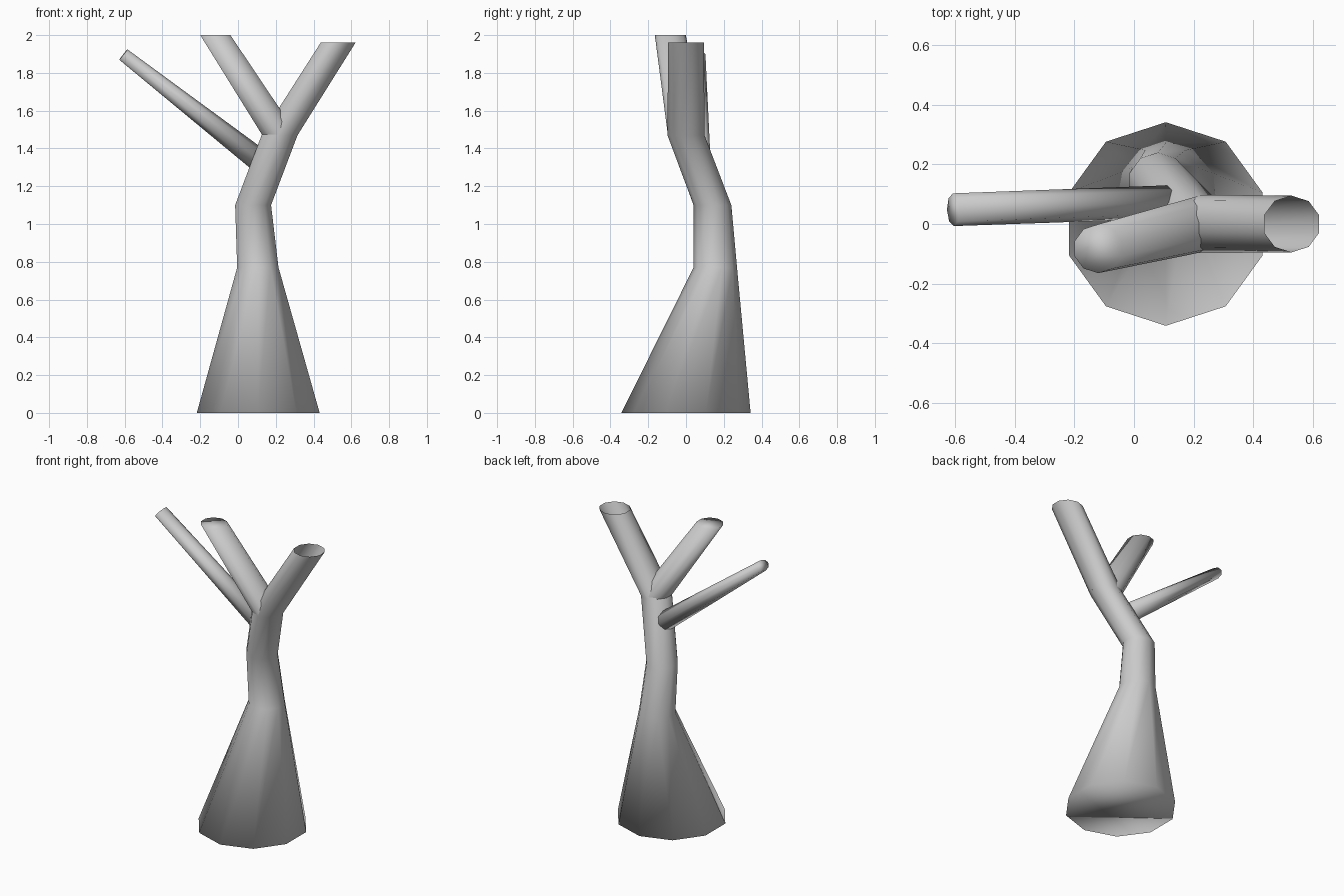
import bpy, bmesh, math
from mathutils import Vector

if "Cube" in bpy.data.objects:
    bpy.data.objects.remove(bpy.data.objects["Cube"])


def tube(name, rings, sides=10, cap_start=False, cap_end=False, axis=None):
    """Loft rings of (centre, radius_a, radius_b); axis None means level rings."""
    bm = bmesh.new()
    if axis is None:
        u, v = Vector((1, 0, 0)), Vector((0, 1, 0))
    else:
        v = Vector((0, 1, 0))
        u = v.cross(Vector(axis)).normalized()
        v = Vector(axis).normalized().cross(u)
    loops = []
    for c, ra, rb in rings:
        loop = []
        for i in range(sides):
            a = math.pi / 2 + 2 * math.pi * i / sides
            loop.append(bm.verts.new(Vector(c) + u * ra * math.cos(a) + v * rb * math.sin(a)))
        loops.append(loop)
    for lo, hi in zip(loops, loops[1:]):
        for i in range(sides):
            j = (i + 1) % sides
            bm.faces.new((lo[i], lo[j], hi[j], hi[i]))
    if cap_start:
        bm.faces.new(loops[0][::-1])
    if cap_end:
        bm.faces.new(loops[-1])
    for f in bm.faces:
        f.smooth = True
    me = bpy.data.meshes.new(name)
    bm.to_mesh(me)
    bm.free()
    ob = bpy.data.objects.new(name, me)
    bpy.context.collection.objects.link(ob)
    return ob


# Trunk running up into the open right branch
tube("trunk", [
    ((0.107, 0.0, 0.0), 0.342, 0.342),
    ((0.105, 0.155, 0.77), 0.115, 0.115),
    ((0.08, 0.14, 1.10), 0.10, 0.10),
    ((0.22, 0.0, 1.47), 0.10, 0.098),
    ((0.53, 0.0, 1.96), 0.097, 0.095),
], cap_start=True)

# Left branch splitting off at the fork
tube("fork_branch", [
    ((0.222, 0.0, 1.47), 0.098, 0.096),
    ((-0.12, -0.083, 2.0), 0.084, 0.082),
], cap_end=True)

# Thin side branch lower down
start, end = Vector((0.14, 0.075, 1.315)), Vector((-0.607, 0.048, 1.897))
tube("side_branch", [(start, 0.063, 0.056), (end, 0.035, 0.055)],
     sides=8, cap_start=True, cap_end=True, axis=end - start)
